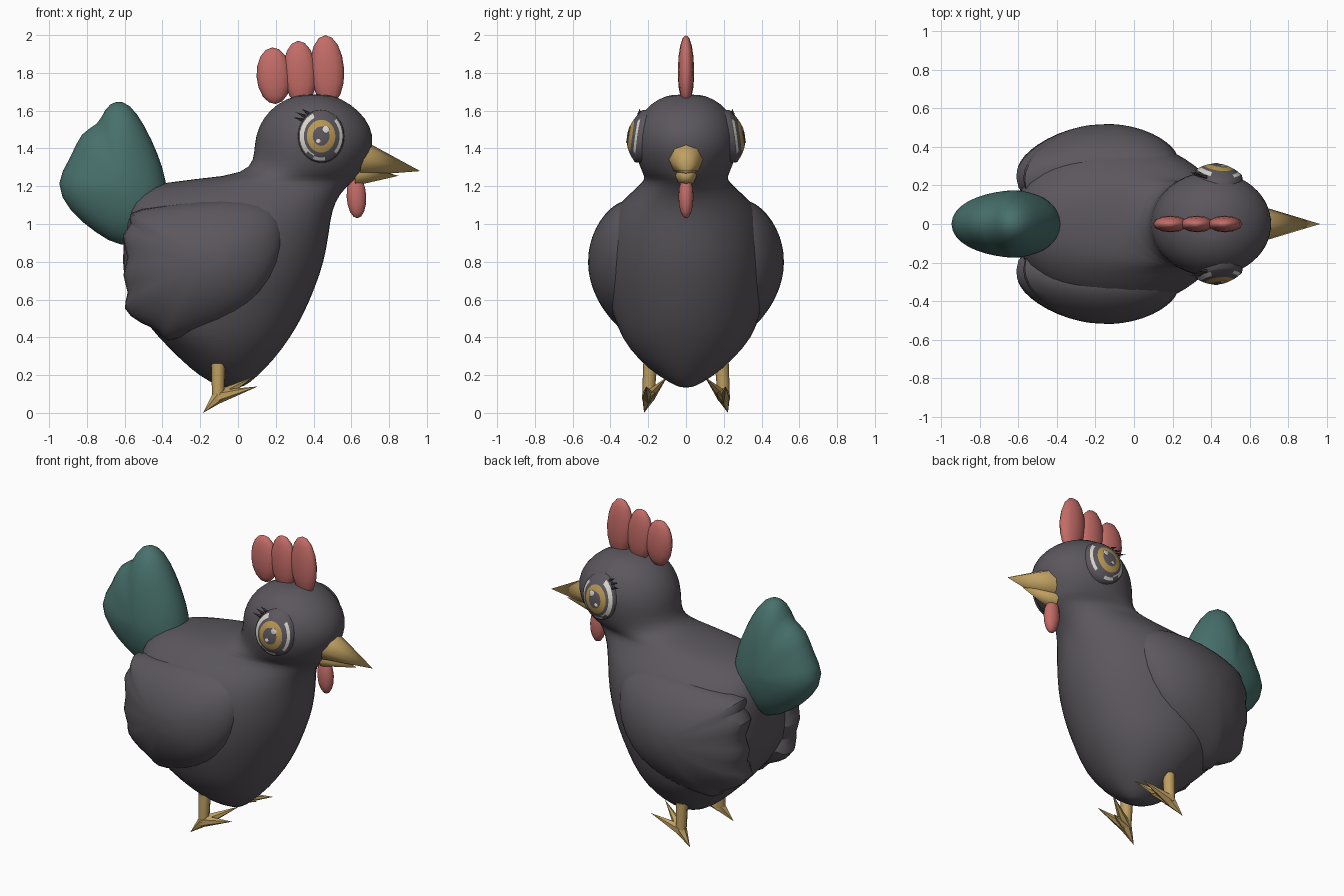
import bpy, bmesh, math
from mathutils import Vector

cube = bpy.data.objects.get("Cube")
if cube:
    bpy.data.objects.remove(cube, do_unlink=True)


def material(name, rgb):
    m = bpy.data.materials.new(name)
    m.use_nodes = True
    m.diffuse_color = (*rgb, 1)
    bsdf = m.node_tree.nodes["Principled BSDF"]
    bsdf.inputs["Base Color"].default_value = (*rgb, 1)
    bsdf.inputs["Roughness"].default_value = 0.8
    return m


PLUMAGE = material("charcoal plumage", (0.105, 0.095, 0.11))
TEAL = material("teal tail", (0.065, 0.165, 0.15))
RED = material("comb red", (0.55, 0.15, 0.135))
GOLD = material("horn gold", (0.52, 0.35, 0.12))
WHITE = material("eye white", (0.68, 0.66, 0.6))
DARK = material("eye dark", (0.05, 0.045, 0.055))
IRIS = material("iris amber", (0.48, 0.31, 0.09))


def finish(name, bm, mats, subdiv=0, angle=60):
    bmesh.ops.recalc_face_normals(bm, faces=bm.faces)
    me = bpy.data.meshes.new(name)
    bm.to_mesh(me)
    bm.free()
    ob = bpy.data.objects.new(name, me)
    bpy.context.scene.collection.objects.link(ob)
    for m in mats:
        me.materials.append(m)
    if subdiv:
        mod = ob.modifiers.new("smooth", "SUBSURF")
        mod.levels = mod.render_levels = subdiv
    bpy.ops.object.select_all(action="DESELECT")
    ob.select_set(True)
    bpy.context.view_layer.objects.active = ob
    bpy.ops.object.shade_smooth_by_angle(angle=math.radians(angle))
    return ob


def skin(bm, rings, cap_start=True, cap_end=True):
    """Join closed rings of equal length with quads, capping with fans."""
    loops = [[bm.verts.new(p) for p in r] for r in rings]
    n = len(loops[0])
    for a, b in zip(loops, loops[1:]):
        for i in range(n):
            bm.faces.new((a[i], a[(i + 1) % n], b[(i + 1) % n], b[i]))
    for loop, use in ((loops[0], cap_start), (loops[-1], cap_end)):
        if use:
            mid = bm.verts.new(sum((v.co for v in loop), Vector()) / n)
            for i in range(n):
                bm.faces.new((loop[i], loop[(i + 1) % n], mid))


def ellipsoid(name, centre, radii, mat, tilt=0.0):
    bm = bmesh.new()
    bmesh.ops.create_uvsphere(bm, u_segments=12, v_segments=8, radius=1)
    for v in bm.verts:
        v.co = Vector((v.co.x * radii[0], v.co.y * radii[1], v.co.z * radii[2]))
    ob = finish(name, bm, [mat])
    ob.location = centre
    ob.rotation_euler.y = tilt


def spike(name, base, tip, r1, r2, mat, sides=8):
    base, tip = Vector(base), Vector(tip)
    bm = bmesh.new()
    bmesh.ops.create_cone(bm, cap_ends=True, segments=sides, radius1=r1,
                          radius2=r2, depth=(tip - base).length)
    ob = finish(name, bm, [mat], angle=50)
    ob.location = (base + tip) / 2
    ob.rotation_euler = (tip - base).to_track_quat("Z", "Y").to_euler()


# Body, neck and head: rows of height, back x, front x, half width
rows = [(.135, -.09, .03, .04), (.19, -.2, .1, .14), (.28, -.3, .19, .25),
        (.4, -.42, .28, .35), (.52, -.53, .35, .39), (.66, -.6, .41, .43),
        (.8, -.61, .46, .44), (.95, -.61, .485, .43), (1.07, -.6, .5, .39),
        (1.16, -.55, .54, .3), (1.225, -.42, .61, .225), (1.25, -.04, .64, .22),
        (1.3, .07, .665, .245), (1.38, .085, .71, .27), (1.47, .09, .72, .277),
        (1.56, .13, .68, .25), (1.635, .2, .6, .195), (1.685, .31, .5, .1)]
rings = []
for z, back, front, half in rows:
    cx, rx = (back + front) / 2, (front - back) / 2
    ring = []
    for i in range(28):
        a = math.tau * i / 28
        c, s = math.cos(a), math.sin(a)
        blunt = .7 if c < 0 and .3 < z < 1.2 else 1
        ruffle = 1 + (.022 * math.sin(5 * a + 14 * z) if .25 < z < 1 and c < .3 else 0)
        ring.append((cx + rx * c * ruffle,
                     half * math.copysign(abs(s) ** blunt, s) * ruffle, z))
    rings.append(ring)
bm = bmesh.new()
skin(bm, rings)
finish("body_and_head", bm, [PLUMAGE], 1, 180)

# Wings with ragged trailing feathers
wing = [(.22, 1.1), (.26, .97), (.23, .8), (.14, .63), (0, .5), (-.2, .42),
        (-.41, .35), (-.41, .43), (-.52, .46), (-.64, .55), (-.57, .63),
        (-.64, .73), (-.57, .82), (-.65, .95), (-.55, 1.0), (-.62, 1.07),
        (-.42, 1.1), (-.2, 1.13), (.05, 1.14)]
for side, label in ((1, "left"), (-1, "right")):
    rings = []
    for scale, bulge in ((.93, -.16), (1, 0), (.94, .045), (.84, .075), (.65, .1), (.4, .115), (.15, .12)):
        ring = []
        for x, z in wing:
            px, pz = -.17 + (x + .17) * scale, .8 + (z - .8) * scale
            y = .4 - .5 * (px + .12) ** 2 - .8 * (pz - .8) ** 2 + bulge
            ring.append((px, side * y, pz))
        rings.append(ring)
    bm = bmesh.new()
    skin(bm, rings)
    finish(label + "_wing", bm, [PLUMAGE], 1, 70)

# Tail fan
tail = [(-.37, 1.23), (-.42, 1.38), (-.49, 1.53), (-.57, 1.65), (-.65, 1.67),
        (-.71, 1.62), (-.74, 1.53), (-.84, 1.5), (-.89, 1.35), (-.985, 1.22),
        (-.9, 1.06), (-.76, .95), (-.62, .86), (-.45, .9), (-.36, 1.06)]
rings = []
for t in (-1.45, -1.1, -.75, -.4, 0, .4, .75, 1.1, 1.45):
    s = math.cos(t)
    rings.append([(-.62 + (x + .62) * s, .175 * math.sin(t), 1.2 + (z - 1.2) * s)
                  for x, z in tail])
bm = bmesh.new()
skin(bm, rings)
finish("tail", bm, [TEAL], 1, 180)

# Comb, wattle and beak
for name, x, z, rx, rz in (("back", .19, 1.785, .092, .15), ("middle", .328, 1.8, .088, .17),
                           ("front", .472, 1.815, .09, .185)):
    ellipsoid(name + "_comb_lobe", (x, 0, z), (rx, .043, rz), RED, -.06)
ellipsoid("wattle", (.627, 0, 1.145), (.052, .04, .115), RED, -.05)
spike("upper_beak", (.66, 0, 1.345), (.965, 0, 1.28), .092, 0, GOLD)
spike("lower_beak", (.62, 0, 1.26), (.85, 0, 1.255), .058, 0, GOLD)

# Eyes: domed discs with coloured rings
EX, EZ = .44, 1.465


def eye_surface(x, z, lift):
    return .275 * math.sqrt(max(0, 1 - ((x - .4) / .32) ** 2 - ((z - 1.43) / .28) ** 2)) + lift


radii = [1.0, .94, .82, .76, .63, .5, .37, .2]
for side, label in ((1, "left"), (-1, "right")):
    rings = [[(EX + .125 * math.cos(math.tau * i / 32), 0, EZ + .142 * math.sin(math.tau * i / 32))
              for i in range(32)]]
    rings[0] = [(x, side * eye_surface(x, z, -.02), z) for x, _, z in rings[0]]
    for r in radii:
        ring = []
        for i in range(32):
            a = math.tau * i / 32
            x, z = EX + .12 * r * math.cos(a), EZ + .138 * r * math.sin(a)
            ring.append((x, side * eye_surface(x, z, .016 + .025 * (1 - r * r)), z))
        rings.append(ring)
    bm = bmesh.new()
    skin(bm, rings, cap_start=False)
    for f in bm.faces:
        c = f.calc_center_median()
        dx, dz = (c.x - EX) / .12, (c.z - EZ) / .138
        r, a = math.hypot(dx, dz), math.degrees(math.atan2(dz, dx))
        gap = 50 < a < 110 or -75 < a < -50 or -130 < a < -110
        if .82 < r < .95 and not gap:
            f.material_index = 1
        elif .76 < r < .82 and 110 < abs(a):
            f.material_index = 1
        elif .36 < r < .63:
            f.material_index = 2
    finish(label + "_eye", bm, [PLUMAGE, WHITE, IRIS], 0, 60)

    # Catchlights and lashes
    for n, (x, z, r) in enumerate(((.465, 1.5, .02), (.425, 1.44, .012))):
        bm = bmesh.new()
        bmesh.ops.create_uvsphere(bm, u_segments=12, v_segments=6, radius=r)
        for v in bm.verts:
            v.co.y *= .2
        glint = finish(f"{label}_catchlight_{n + 1}", bm, [WHITE])
        glint.location = (x, side * eye_surface(x, z, .04), z)
        glint.rotation_euler.x = side * .2
    for n, (x, z, tx, tz) in enumerate(((.345, 1.55, .29, 1.565), (.355, 1.57, .305, 1.592),
                                       (.375, 1.585, .335, 1.61))):
        spike(f"{label}_lash_{n + 1}", (x, side * eye_surface(x, z, .015), z),
              (tx, side * eye_surface(tx, tz, .045), tz), .01, 0, DARK, 5)

    # Legs and feet
    spike(label + "_leg", (-.105, side * .2, .07), (-.105, side * .19, .26), .032, .037, GOLD)
    ankle = (-.105, side * .2, .085)
    toes = (("rear", (-.185, side * .222, 0)), ("outer", (.105, side * .21, .14)),
            ("middle", (.02, side * .16, .105)), ("inner", (.08, side * .1, .19)))
    for toe, tip in toes:
        spike(f"{label}_{toe}_toe", ankle, tip, .036, 0, GOLD, 6)
